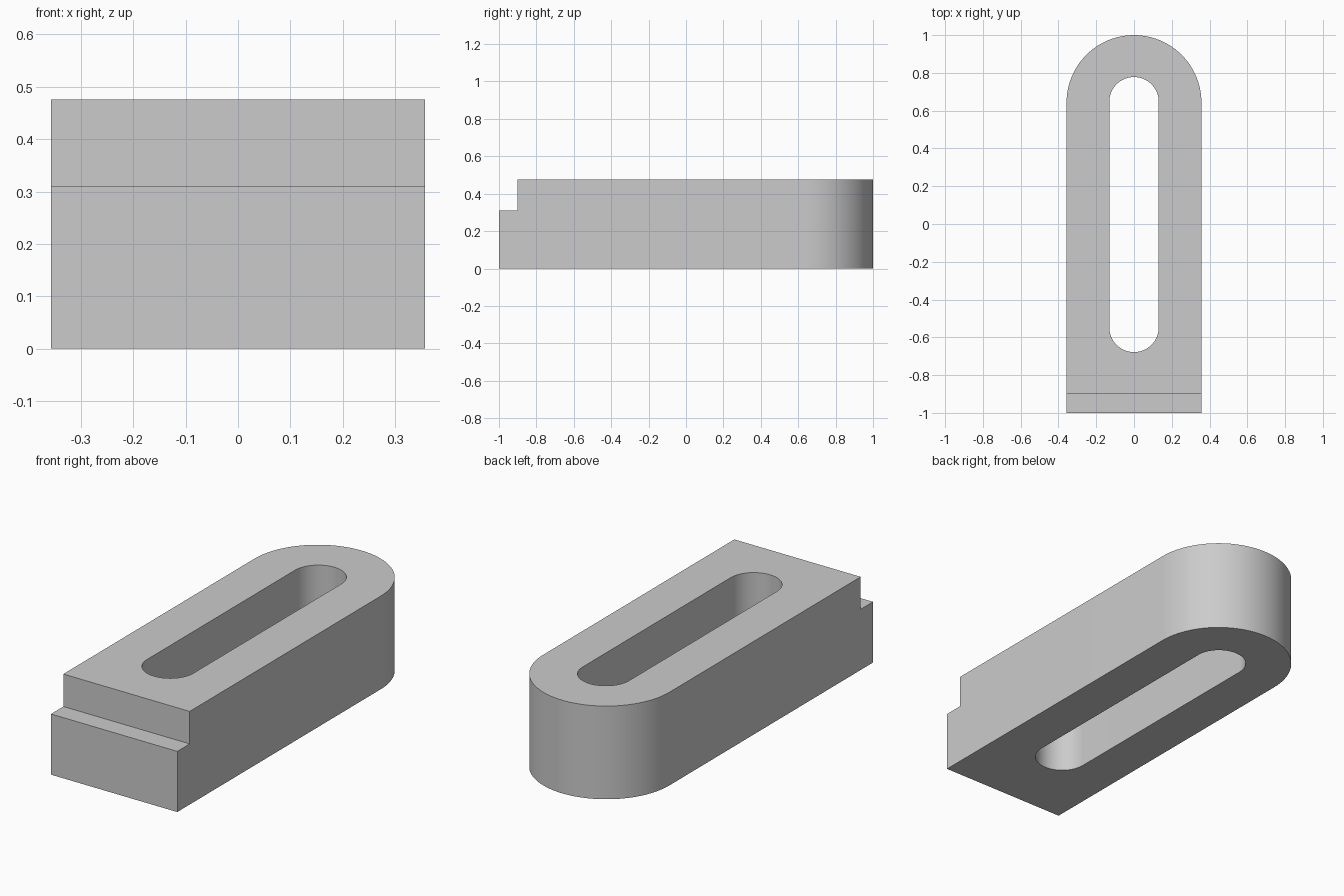
import bpy, bmesh
from math import sin, cos, pi, radians

cube = bpy.data.objects.get("Cube")
if cube:
    bpy.data.objects.remove(cube, do_unlink=True)

HALF_WIDTH, HEIGHT = 0.357, 0.476
STEP_Y, STEP_Z = -0.9, 0.31
SLOT_RADIUS = 0.131

grey = bpy.data.materials.new("Plain grey")
grey.use_nodes = True
colour = (0.6, 0.6, 0.6, 1)
grey.diffuse_color = colour
grey.node_tree.nodes["Principled BSDF"].inputs["Base Color"].default_value = colour


def arc(cy, radius, start, steps=48):
    """Half circle about (0, cy), running anticlockwise."""
    return [(radius * cos(start + pi * i / steps), cy + radius * sin(start + pi * i / steps))
            for i in range(steps + 1)]


def prism(name, outline, z0, z1):
    """Extrude an outline in the ground plane from z0 to z1."""
    bm = bmesh.new()
    base = bm.faces.new([bm.verts.new((x, y, z0)) for x, y in outline])
    top = bmesh.ops.extrude_face_region(bm, geom=[base])["geom"]
    verts = [v for v in top if isinstance(v, bmesh.types.BMVert)]
    bmesh.ops.translate(bm, verts=verts, vec=(0, 0, z1 - z0))
    bmesh.ops.recalc_face_normals(bm, faces=bm.faces[:])
    mesh = bpy.data.meshes.new(name)
    bm.to_mesh(mesh)
    bm.free()
    mesh.materials.append(grey)
    obj = bpy.data.objects.new(name, mesh)
    bpy.context.collection.objects.link(obj)
    return obj


def cut(target, cutter):
    """Subtract the cutter from the target, then discard it."""
    cutter.hide_render = True
    mod = target.modifiers.new("Cut", 'BOOLEAN')
    mod.operation, mod.solver, mod.object = 'DIFFERENCE', 'EXACT', cutter
    bpy.ops.object.select_all(action='DESELECT')
    target.select_set(True)
    bpy.context.view_layer.objects.active = target
    bpy.ops.object.modifier_apply(modifier=mod.name)
    bpy.data.objects.remove(cutter, do_unlink=True)


# Bar with a square front and a rounded back
body = prism("slotted_clamp_bar",
             [(-HALF_WIDTH, -1), (HALF_WIDTH, -1)] + arc(1 - HALF_WIDTH, HALF_WIDTH, 0),
             0, HEIGHT)

# Long through slot with rounded ends
slot = arc(0.778 - SLOT_RADIUS, SLOT_RADIUS, 0) + arc(-0.678 + SLOT_RADIUS, SLOT_RADIUS, pi)
cut(body, prism("slot_cutter", slot, -0.1, HEIGHT + 0.1))

# Step along the top front edge
step = [(-0.5, -1.2), (0.5, -1.2), (0.5, STEP_Y), (-0.5, STEP_Y)]
cut(body, prism("step_cutter", step, STEP_Z, HEIGHT + 0.1))

# Smooth rounded walls, crisp edges
bpy.ops.object.shade_smooth_by_angle(angle=radians(30))
